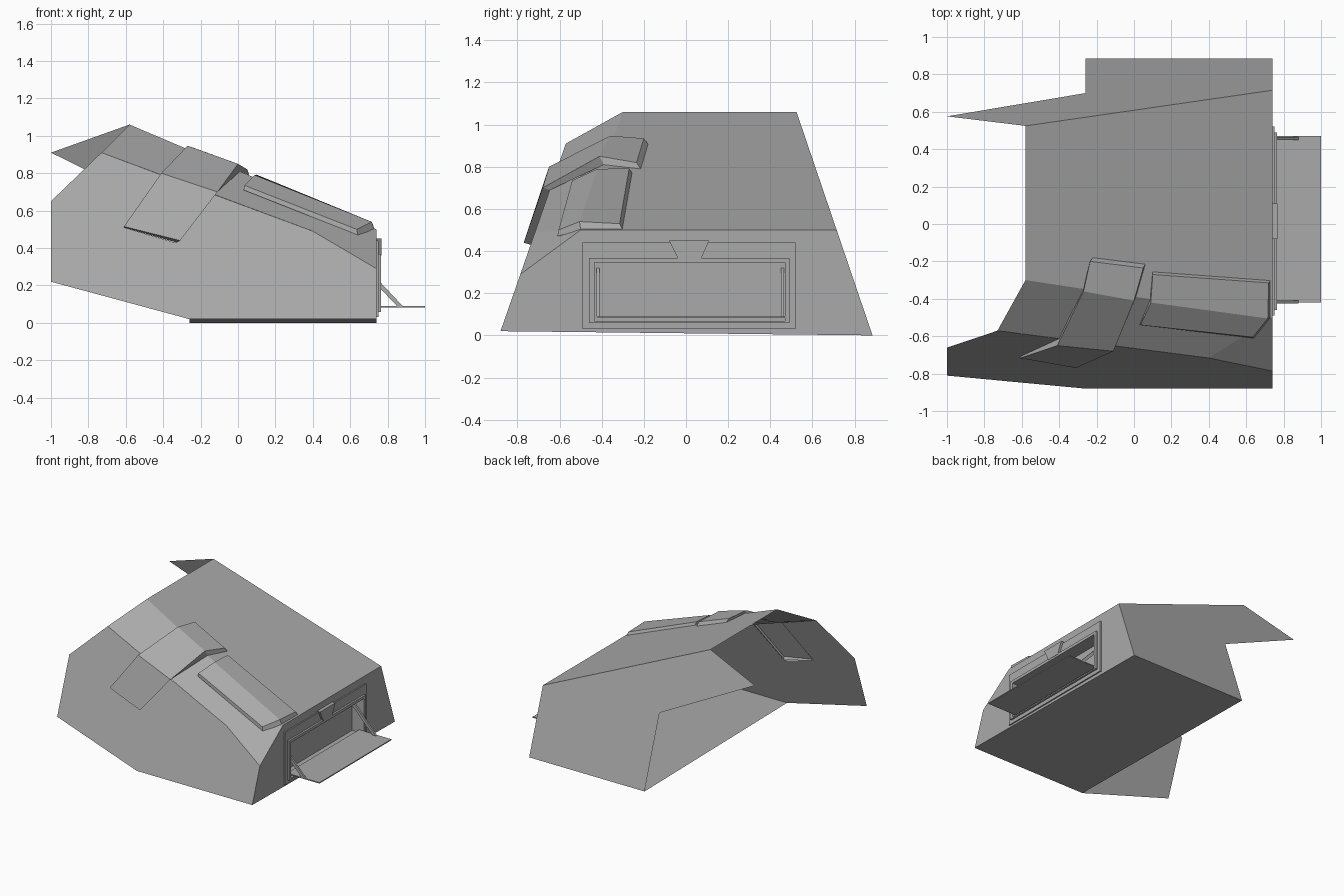
import bpy
import bmesh
from mathutils import Vector

cube = bpy.data.objects.get("Cube")
if cube:
    bpy.data.objects.remove(cube, do_unlink=True)

grey = bpy.data.materials.new("hull_grey")
grey.use_nodes = True
tone = (0.4, 0.4, 0.4, 1)
grey.diffuse_color = tone
grey.node_tree.nodes["Principled BSDF"].inputs["Base Color"].default_value = tone


def build(name, polygons):
    """Make a flat-shaded object from polygons given as corner points."""
    bm = bmesh.new()
    for corners in polygons:
        bm.faces.new([bm.verts.new(c) for c in corners])
    bmesh.ops.remove_doubles(bm, verts=bm.verts, dist=0.0005)
    bmesh.ops.recalc_face_normals(bm, faces=bm.faces)
    mesh = bpy.data.meshes.new(name)
    bm.to_mesh(mesh)
    bm.free()
    mesh.materials.append(grey)
    obj = bpy.data.objects.new(name, mesh)
    bpy.context.collection.objects.link(obj)
    return obj


def strip(a, b, closed=False):
    """Quads joining two matching rows of points."""
    n = len(a)
    return [(a[i], a[(i + 1) % n], b[(i + 1) % n], b[i])
            for i in range(n if closed else n - 1)]


def prism(name, outline, offset):
    far = [Vector(p) + Vector(offset) for p in outline]
    return build(name, strip(outline, far, True) + [outline, far])


def front_wall(x, z):
    """Point on the sloping front wall."""
    return (x, -0.887 + 0.348 * z, z)


def back_wall(x, z):
    """Point on the sloping back wall."""
    return (x, 0.885 - 0.34 * z, z)


# Shell corners
END = 0.74
front_low, front_end = front_wall(-0.26, 0.02), front_wall(END, 0.02)
shoulder_end, shoulder_mid = front_wall(END, 0.29), front_wall(0.4, 0.49)
shoulder_tip = front_wall(-0.73, 0.91)
ridge_tip, ridge_end = (-0.58, -0.30, 1.06), (END, -0.5, 0.5)
rear_tip, rear_end = back_wall(-0.58, 1.06), back_wall(END, 0.5)
floor_tip, floor_end = back_wall(-0.26, 0), back_wall(END, 0)

# Window notch under the folded awning
notch = [front_wall(*p) for p in
         ((-0.14, 0.69), (-0.34, 0.43), (-0.61, 0.51), (-0.40, 0.787))]
build("front_side", [[front_wall(-1, 0.22), front_low, front_end, shoulder_end,
                      shoulder_mid, *notch, shoulder_tip, front_wall(-1, 0.65)]])
build("shoulder", [(shoulder_tip, shoulder_mid, ridge_end, ridge_tip),
                   (shoulder_mid, shoulder_end, ridge_end)])
build("roof", [(ridge_tip, ridge_end, rear_end, rear_tip)])
build("back_side", [(rear_tip, rear_end, floor_end, floor_tip,
                     back_wall(-0.26, 0.545), back_wall(-1, 0.91))])
build("floor", [(front_low, floor_tip, floor_end, front_end)])


def rect(x, y0, y1, z0, z1):
    return [(x, y0, z0), (x, y1, z0), (x, y1, z1), (x, y0, z1)]


# End wall in two halves around the hatch opening
opening = (-0.435, 0.47, 0.068, 0.345)
hole = rect(END, *opening)
top_mid, low_mid = (END, 0, 0.5), (END, 0, 0.01)
hole_top, hole_low = (END, 0, opening[3]), (END, 0, opening[2])
build("end_wall", [
    (front_end, shoulder_end, ridge_end, top_mid, hole_top, hole[3], hole[0], hole_low, low_mid),
    (floor_end, rear_end, top_mid, hole_top, hole[2], hole[1], hole_low, low_mid)])

# Stepped hatch frame running into a closed recess
outer, inner = (-0.49, 0.52, 0.03, 0.44), (-0.46, 0.49, 0.058, 0.367)
loops = [rect(x, *size) for x, size in
         ((END, outer), (0.75, outer), (0.75, inner), (0.765, inner),
          (0.765, opening), (0.66, opening))]
faces = [loops[-1]]
for a, b in zip(loops, loops[1:]):
    faces += strip(a, b, True)
build("hatch_frame", faces)

# Hood over the hatch, lowered hatch door and its struts
prism("hatch_hood", [(END, -0.08, 0.45), (END, 0.11, 0.45),
                     (END, 0.07, 0.36), (END, -0.035, 0.36)], (0.027, 0, 0))
prism("hatch_door", [(0.72, -0.42, 0.082), (1, -0.42, 0.082),
                     (1, 0.47, 0.082), (0.72, 0.47, 0.082)], (0, 0, 0.008))
for side, y in (("front", -0.425), ("back", 0.45)):
    prism(side + "_strut", [(0.665, y, 0.32), (0.665, y, 0.285),
                            (0.85, y, 0.09), (0.88, y, 0.09)], (0, 0.015, 0))


def cover(name, left, right, left_base, right_base):
    """Folded cover: top surface with skirts down to the shell."""
    ring = left + right[::-1]
    base = left_base + right_base[::-1]
    build(name, strip(left, right) + strip(ring, base, True))


cover("window_awning",
      [(-0.235, -0.20, 0.935), (-0.27, -0.36, 0.947), (-0.41, -0.65, 0.80), (-0.61, -0.717, 0.515)],
      [(0.05, -0.235, 0.82), (0.0, -0.41, 0.85), (-0.11, -0.68, 0.70), (-0.31, -0.77, 0.44)],
      [(-0.22, -0.18, 0.907), (-0.27, -0.34, 0.91), (-0.40, -0.613, 0.787), (-0.61, -0.709, 0.51)],
      [(0.06, -0.215, 0.79), (0.01, -0.39, 0.81), (-0.13, -0.645, 0.69), (-0.33, -0.737, 0.43)])
cover("roof_hatch",
      [(0.10, -0.27, 0.792), (0.09, -0.42, 0.79), (0.035, -0.54, 0.735)],
      [(0.72, -0.315, 0.53), (0.715, -0.505, 0.54), (0.635, -0.605, 0.50)],
      [(0.10, -0.255, 0.77), (0.085, -0.41, 0.77), (0.03, -0.54, 0.71)],
      [(0.73, -0.30, 0.50), (0.73, -0.50, 0.50), (0.64, -0.61, 0.47)])
